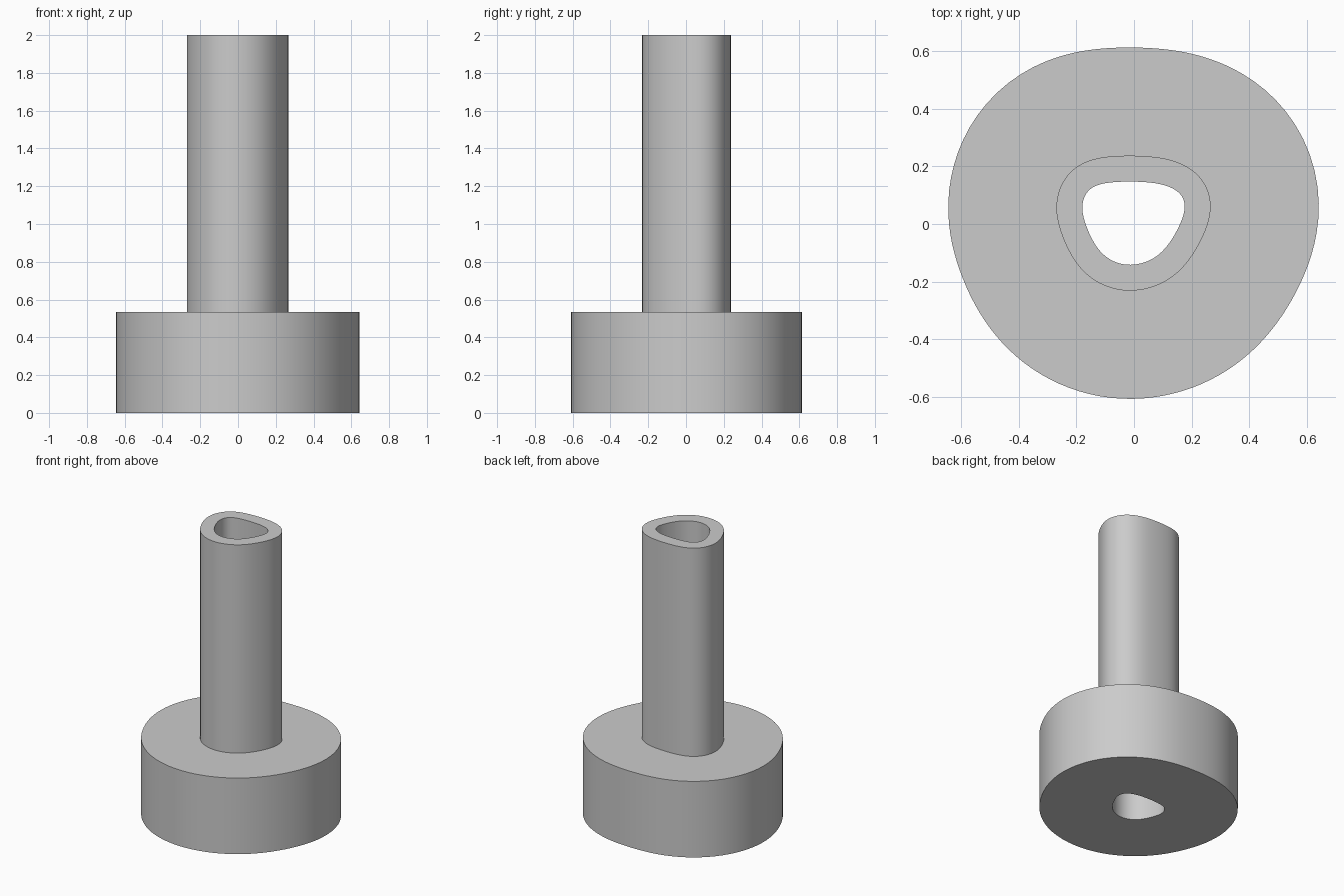
import bpy, bmesh, math
from mathutils import Vector

cube = bpy.data.objects.get("Cube")
if cube:
    bpy.data.objects.remove(cube, do_unlink=True)

# Bore outline, counter-clockwise
BORE = [Vector(p) for p in (
    (-0.02, -0.142), (0.05, -0.128), (0.105, -0.088), (0.15, -0.02),
    (0.177, 0.055), (0.158, 0.107), (0.105, 0.135), (0.04, 0.145),
    (-0.03, 0.147), (-0.11, 0.14), (-0.16, 0.114), (-0.18, 0.06),
    (-0.166, -0.005), (-0.132, -0.076), (-0.085, -0.122))]
STEPS = 8
WALL, FLANGE = 0.09, 0.466
FLANGE_TOP, TOP = 0.535, 2.0


def smooth_outline(points):
    """Closed cubic B-spline close to the points, with outward normals."""
    n = len(points)
    ctrl = [p - (points[i - 1] - 2 * p + points[(i + 1) % n]) / 6
            for i, p in enumerate(points)]
    result = []
    for i in range(n):
        a, b, c, d = (ctrl[(i + k) % n] for k in range(4))
        for s in range(STEPS):
            t = s / STEPS
            u = 1 - t
            pos = (a * u**3 + b * (3 * t**3 - 6 * t**2 + 4)
                   + c * (3 * u**3 - 6 * u**2 + 4) + d * t**3) / 6
            tan = (-a * u**2 + b * (3 * t**2 - 4 * t)
                   + c * (4 * u - 3 * u**2) + d * t**2)
            result.append((pos, Vector((tan.y, -tan.x)).normalized()))
    return result


outline = smooth_outline(BORE)
bm = bmesh.new()


def ring(offset, z):
    return [bm.verts.new((*(p + nrm * offset), z)) for p, nrm in outline]


# Flange, tube wall and through bore as one closed section swept round
section = [(0, 0), (FLANGE, 0), (FLANGE, FLANGE_TOP),
           (WALL, FLANGE_TOP), (WALL, TOP), (0, TOP)]
rings = [ring(*s) for s in section]
count = len(outline)
for k, low in enumerate(rings):
    high = rings[(k + 1) % len(rings)]
    for i in range(count):
        j = (i + 1) % count
        bm.faces.new((low[i], low[j], high[j], high[i]))
bmesh.ops.recalc_face_normals(bm, faces=bm.faces)
mesh = bpy.data.meshes.new("flanged_tube")
bm.to_mesh(mesh)
bm.free()

# Plain grey
grey = bpy.data.materials.new("plain_grey")
grey.use_nodes = True
colour = (0.6, 0.6, 0.6, 1)
grey.diffuse_color = colour
grey.node_tree.nodes["Principled BSDF"].inputs["Base Color"].default_value = colour
mesh.materials.append(grey)

tube = bpy.data.objects.new("flanged_tube", mesh)
bpy.context.collection.objects.link(tube)
bpy.context.view_layer.objects.active = tube
tube.select_set(True)
bpy.ops.object.shade_smooth_by_angle(angle=math.radians(30))
